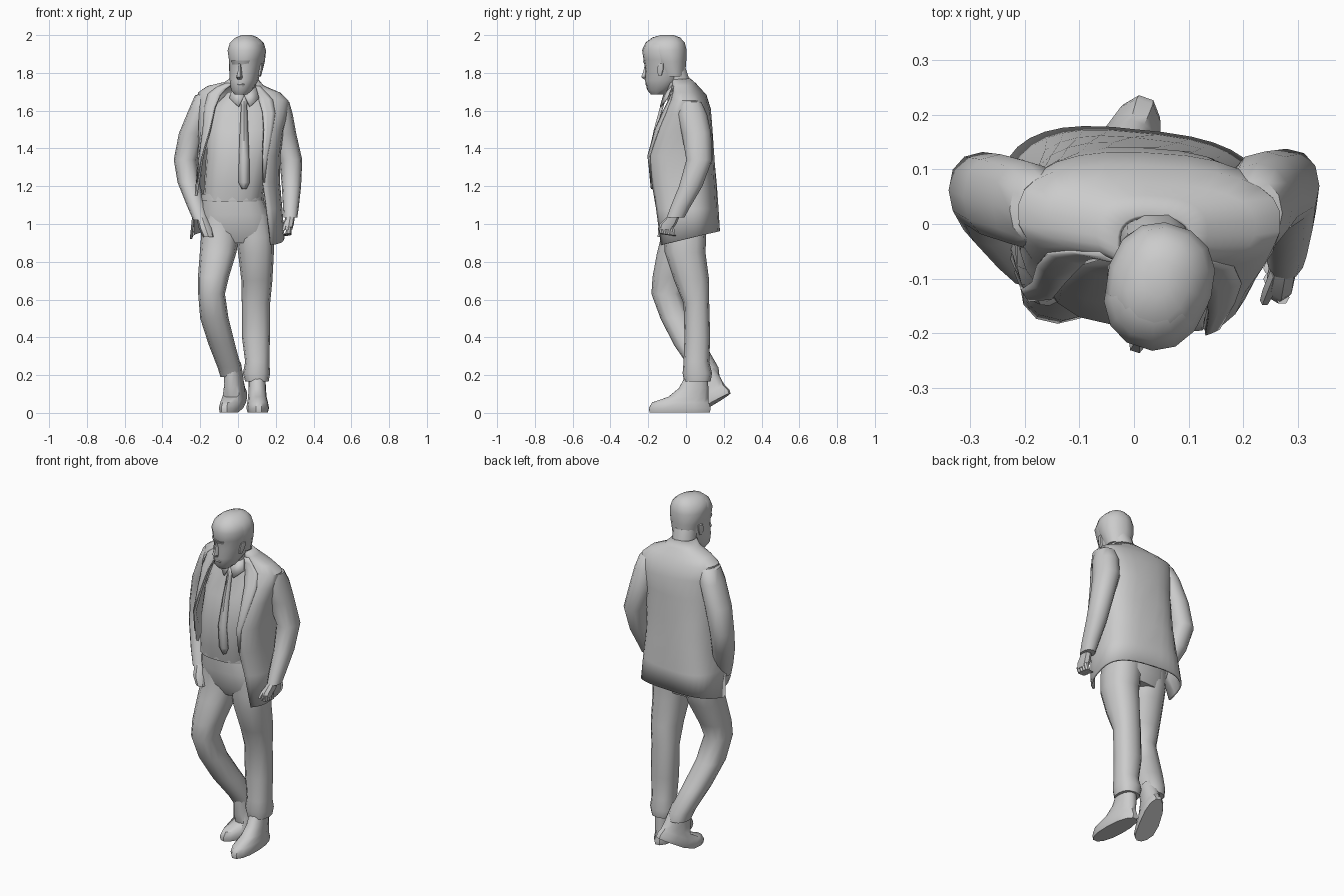
import bpy, bmesh, math
from math import sin, cos, radians as rad
from mathutils import Matrix, Vector


def ring(cx, cy, z, rx, ry, n=12, a0=0, a1=360, e=0.9, yaw=0):
    """Horizontal rounded outline; a partial angle range gives an open arc."""
    closed = a1 - a0 >= 360
    pts = []
    for i in range(n):
        t = rad(a0 + (a1 - a0) * i / (n if closed else n - 1))
        x = rx * math.copysign(abs(cos(t)) ** e, cos(t))
        y = ry * math.copysign(abs(sin(t)) ** e, sin(t))
        c, s = cos(rad(yaw)), sin(rad(yaw))
        pts.append(Vector((cx + x * c - y * s, cy + x * s + y * c, z)))
    return pts


def skin(name, rows, closed=True, thick=0, angle=42):
    """Mesh through successive rows of points."""
    bm = bmesh.new()
    vs = [[bm.verts.new(p) for p in r] for r in rows]
    n = len(rows[0])
    for a, b in zip(vs, vs[1:]):
        for i in range(n if closed else n - 1):
            j = (i + 1) % n
            bm.faces.new((a[i], a[j], b[j], b[i]))
    if closed:
        bm.faces.new(vs[0])
        bm.faces.new(vs[-1])
    bmesh.ops.recalc_face_normals(bm, faces=bm.faces)
    me = bpy.data.meshes.new(name)
    bm.to_mesh(me)
    bm.free()
    me.shade_smooth()
    me.set_sharp_from_angle(angle=rad(angle))
    ob = bpy.data.objects.new(name, me)
    bpy.context.collection.objects.link(ob)
    if thick:
        m = ob.modifiers.new("thickness", 'SOLIDIFY')
        m.thickness, m.offset = thick, 0
    return ob


def loft(name, levels, n=12, e=0.9, yaw=0):
    return skin(name, [ring(*l, n=n, e=e, yaw=yaw) for l in levels])


# Trousers: hips and two legs, one bent
loft("trouser_hips", [(0, -.005, .9, .165, .09), (-.005, -.012, .96, .188, .117),
     (-.015, -.018, 1.05, .182, .127), (-.03, -.02, 1.14, .162, .128)], 16, .8)
loft("bent_leg", [(-.035, .112, .19, .058, .066), (-.045, .095, .24, .063, .077),
     (-.085, .02, .36, .07, .084), (-.125, -.055, .5, .075, .08),
     (-.14, -.103, .63, .071, .08), (-.13, -.085, .72, .082, .092),
     (-.105, -.045, .85, .097, .108), (-.096, -.02, .93, .1, .112),
     (-.09, -.015, 1.05, .1, .115)], 12, .85)
loft("straight_leg", [(.1, .06, .165, .062, .07), (.098, .06, .21, .072, .078),
     (.102, .055, .27, .064, .068), (.095, .06, .4, .074, .068),
     (.095, .055, .58, .075, .068), (.1, .03, .7, .082, .093),
     (.095, -.005, .85, .095, .108), (.09, -.005, .93, .1, .112),
     (.075, -.01, 1.05, .095, .115)], 12, .85)


# Shoes: a flat one and one with the heel lifted about the ball
def shoe(name, x, y, yaw, lift):
    rows = [ring(*l, n=14) for l in
            [(0, -.033, .003, .054, .163), (0, -.033, .025, .06, .167),
             (0, -.03, .055, .055, .153), (0, .012, .085, .049, .108),
             (0, .04, .13, .046, .08), (0, .06, .21, .044, .055)]]
    turn = Matrix.Rotation(rad(yaw), 3, 'Z')
    for r in rows:
        for p in r:
            if p.y > -.08:
                d, h = p.y + .08, p.z
                k = min(1, d / .04) * rad(lift)
                p.y, p.z = -.08 + d * cos(k) - h * sin(k), d * sin(k) + h * cos(k)
            p.xyz = turn @ p + Vector((x, y, 0))
    skin(name, rows)


shoe("flat_shoe", .103, 0, 2, 0)
shoe("lifted_shoe", -.01, .138, -19, 29)

# Shirt, belt, neck
SHIRT = [(-.03, -.025, 1.12, .155, .13), (-.02, -.035, 1.2, .16, .136),
         (0, -.045, 1.35, .17, .14), (.02, -.03, 1.5, .185, .122),
         (.03, -.012, 1.62, .165, .092), (.035, -.022, 1.7, .085, .07)]
loft("shirt", SHIRT, 18, .75)
loft("belt", [(-.03, -.022, 1.125, .167, .135), (-.03, -.022, 1.16, .165, .137)], 16, .8)
loft("neck", [(.035, -.03, 1.66, .066, .07), (.04, -.045, 1.76, .064, .068),
              (.045, -.072, 1.83, .068, .072)], 10)
for name, s in (("collar_left", -1), ("collar_right", 1)):
    c = .033
    skin(name, [[(c, -.118, 1.68), (c + s * .058, -.072, 1.735)],
                [(c + s * .03, -.135, 1.62), (c + s * .078, -.1, 1.665)]], False, .008)

# Tie: knot and blade following the shirt front
skin("tie", [[(.032 - w, y + .01, z), (.032, y, z), (.032 + w, y + .01, z)]
     for z, y, w in ((1.675, -.118, .022), (1.625, -.132, .014), (1.5, -.166, .02),
                     (1.35, -.198, .026), (1.22, -.186, .028), (1.185, -.182, .01))],
     False, .008)

# Jacket: open arcs (z, cx, cy, rx, ry, start angle, end angle)
JACKET = [(.925, -.004, .014, .244, .154, -46, 188), (1.08, -.002, 0, .23, .162, -51, 194),
          (1.22, 0, -.016, .215, .168, -55, 205), (1.36, .005, -.03, .213, .17, -57, 219),
          (1.5, .015, -.016, .22, .15, -60, 230), (1.6, .025, .003, .232, .122, -67, 238),
          (1.672, .028, .012, .236, .09, -74, 246), (1.708, .03, .003, .19, .068, -78, 248),
          (1.738, .032, -.012, .1, .06, -70, 244), (1.77, .038, -.035, .066, .048, -40, 220)]


def jacket_row(level, n, grow=0, span=None):
    z, cx, cy, rx, ry, a0, a1 = level
    a0, a1 = span or (a0, a1)
    low = z < 1.45
    row = ring(cx, cy, z, rx + grow, ry + grow, n, a0, a1, .68 if low else .78,
               -6 if low else -3)
    for p in row:
        if z < 1:
            p.z += .24 * (p.y - .02)
        elif z > 1.55:
            p.z -= .09 * (p.x - .03)
    return row


skin("jacket", [jacket_row(l, 24) for l in JACKET], False, .012)
WIDTHS = [2, 9, 16, 20, 20, 20, 30]
for name, right in (("lapel_right", True), ("lapel_left", False)):
    rows = []
    for l, w in zip(JACKET[2:], WIDTHS):
        span = (l[5] - 1, l[5] + w) if right else (l[6] - w, l[6] + 1)
        rows.append(jacket_row(l, 4, .007, span))
    skin(name, rows, False, .005)

# Sleeves, with the shoulder ends tucked into the jacket
loft("sleeve_left", [(-.195, -.065, 1.02, .042, .05), (-.222, -.03, 1.1, .05, .058),
     (-.262, .025, 1.22, .058, .066), (-.278, .062, 1.34, .062, .07),
     (-.245, .05, 1.48, .068, .078), (-.197, .035, 1.61, .062, .08),
     (-.175, .027, 1.68, .053, .062), (-.14, .02, 1.7, .04, .035)], 12)
loft("sleeve_right", [(.278, -.055, 1.035, .036, .047), (.28, -.03, 1.09, .042, .052),
     (.283, .025, 1.2, .051, .062), (.28, .07, 1.34, .06, .068),
     (.24, .055, 1.48, .068, .078), (.226, .032, 1.58, .064, .08),
     (.217, .02, 1.645, .055, .062), (.18, .012, 1.668, .04, .035)], 12)

# Hands: one in the pocket, one hanging with curled fingers
loft("pocket_hand", [(-.155, -.11, .93, .03, .04), (-.172, -.1, .98, .036, .048),
                     (-.192, -.07, 1.04, .03, .035)], 8)
loft("hanging_hand", [(.265, -.11, .97, .022, .036), (.27, -.095, 1.0, .026, .044),
                      (.278, -.06, 1.05, .024, .03)], 8)
for i in range(4):
    y = -.135 + .02 * i
    loft("finger", [(.246, y + .014, .945 - .003 * i, .009, .01),
         (.266, y + .008, .95 - .003 * i, .016, .012), (.272, y, .985, .013, .012)], 6)
loft("thumb", [(.24, -.14, .965, .009, .01), (.248, -.12, .995, .012, .014),
               (.262, -.085, 1.03, .012, .014)], 6)

# Head, turned a little to the side and tipped down
YAW = -18
loft("head", [(.015, -.15, 1.685, .032, .035), (.02, -.142, 1.71, .055, .064),
     (.032, -.125, 1.76, .072, .093), (.04, -.115, 1.82, .08, .1),
     (.044, -.115, 1.87, .088, .11), (.045, -.117, 1.92, .096, .116),
     (.045, -.113, 1.96, .084, .102), (.045, -.108, 1.985, .056, .075),
     (.045, -.105, 1.998, .025, .035)], 14, .9, YAW)
hair = [(.056, -.065, 1.78, .066, .058), (.052, -.085, 1.86, .09, .085),
        (.048, -.105, 1.92, .098, .108), (.046, -.108, 1.96, .086, .102),
        (.046, -.105, 1.987, .056, .075), (.046, -.1, 2.0, .025, .035)]
loft("hair", hair, 14, .9, YAW)


# Face details placed in the head's turned frame
def on_head(name, levels, n=6):
    turn = Matrix.Rotation(rad(YAW), 3, 'Z')
    rows = [[turn @ p + Vector((.04, -.115, 0)) for p in ring(*l, n=n)] for l in levels]
    skin(name, rows)


on_head("nose", [(0, -.1, 1.765, .012, .012), (0, -.106, 1.778, .017, .022),
                 (0, -.098, 1.81, .011, .018), (0, -.098, 1.85, .007, .01)])
on_head("brow", [(0, -.06, 1.845, .055, .046), (0, -.065, 1.865, .062, .05)], 10)
on_head("mouth", [(0, -.088, 1.728, .022, .008), (0, -.09, 1.738, .026, .012),
                  (0, -.088, 1.75, .02, .01)], 8)
for s in (-1, 1):
    on_head("ear", [(s * .077, .0, 1.785, .008, .01), (s * .085, .006, 1.82, .009, .018),
                    (s * .088, .01, 1.85, .007, .015)])
